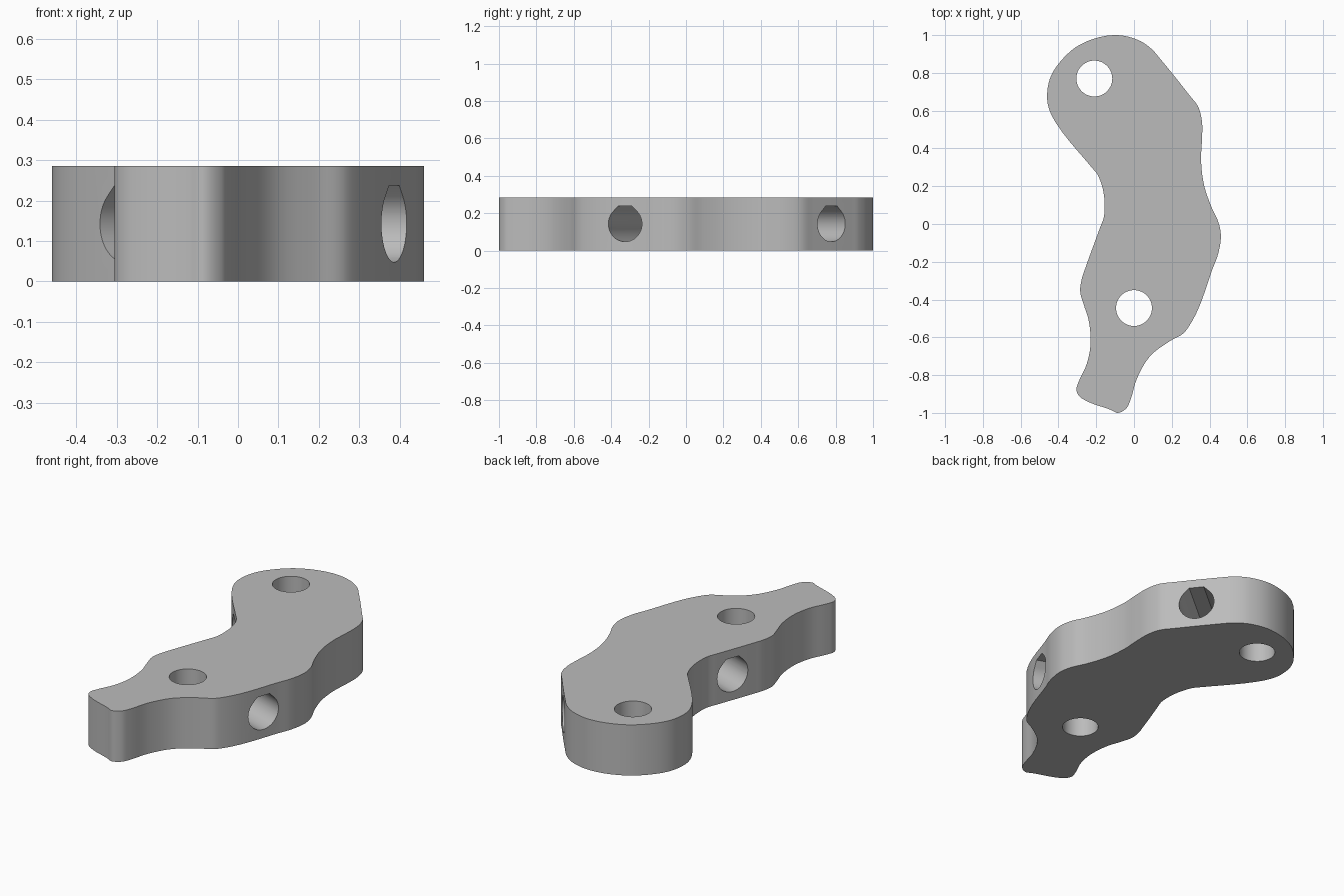
import bpy
import bmesh
import math
from mathutils import Vector
from mathutils.geometry import interpolate_bezier

HEIGHT = 0.285
BORE = 0.095

cube = bpy.data.objects.get("Cube")
if cube:
    bpy.data.objects.remove(cube, do_unlink=True)

grey = bpy.data.materials.new("light_grey")
grey.use_nodes = True
grey.diffuse_color = (0.5, 0.5, 0.5, 1)
grey.node_tree.nodes["Principled BSDF"].inputs["Base Color"].default_value = grey.diffuse_color


def prism(name, outline, depth):
    """Extrude a closed outline along +z into a solid object."""
    bm = bmesh.new()
    face = bm.faces.new([bm.verts.new((p[0], p[1], 0)) for p in outline])
    top = bmesh.ops.extrude_face_region(bm, geom=[face])["geom"]
    bmesh.ops.translate(bm, vec=(0, 0, depth),
                        verts=[v for v in top if isinstance(v, bmesh.types.BMVert)])
    bmesh.ops.recalc_face_normals(bm, faces=bm.faces)
    mesh = bpy.data.meshes.new(name)
    bm.to_mesh(mesh)
    bm.free()
    mesh.materials.append(grey)
    obj = bpy.data.objects.new(name, mesh)
    bpy.context.collection.objects.link(obj)
    return obj


def smooth_loop(points, steps=5):
    """Closed smooth curve through the points."""
    pts = [Vector(p) for p in points]
    n = len(pts)
    tangents = [((pts[i] - pts[i - 1]).normalized()
                 + (pts[(i + 1) % n] - pts[i]).normalized()).normalized() for i in range(n)]
    loop = []
    for i in range(n):
        j = (i + 1) % n
        reach = (pts[j] - pts[i]).length / 3
        loop += interpolate_bezier(pts[i], pts[i] + tangents[i] * reach,
                                   pts[j] - tangents[j] * reach, pts[j], steps + 1)[:-1]
    return loop


def arc(start, end, count):
    """Points on a bore-sized arc, angles in degrees."""
    angles = [math.radians(start + (end - start) * i / count) for i in range(count + 1)]
    return [(BORE * math.cos(a), BORE * math.sin(a)) for a in angles]


# Plate outline, clockwise from the left of the wide end
outline = [
    # wide rounded end
    (-.41, .53), (-.45, .61), (-.46, .67), (-.445, .77), (-.39, .86), (-.285, .95),
    (-.11, 1), (.02, .975), (.095, .925), (.13, .885),
    # right flank
    (.295, .68), (.34, .62), (.36, .54), (.36, .45), (.355, .34), (.37, .21),
    (.41, .09), (.445, .015), (.46, -.06), (.445, -.16), (.415, -.24),
    (.34, -.45), (.295, -.535), (.26, -.58), (.19, -.62), (.085, -.7), (.015, -.82),
    # narrow tip
    (-.02, -.935), (-.04, -.975), (-.085, -1), (-.12, -.985),
    (-.265, -.93), (-.295, -.905), (-.305, -.875), (-.295, -.84),
    # left flank
    (-.25, -.74), (-.23, -.635), (-.24, -.51), (-.265, -.43), (-.285, -.355),
    (-.275, -.285), (-.26, -.24), (-.18, -.02), (-.16, .035), (-.155, .095),
    (-.165, .185), (-.195, .265), (-.22, .295),
]
plate = prism("curved_plate", smooth_loop(outline), HEIGHT)
cutters = []

# Vertical round holes
for x, y in [(-.21, .77), (0, -.445)]:
    hole = prism("vertical_hole_cutter", arc(0, 360, 48)[:-1], HEIGHT * 2)
    hole.location = (x, y, -HEIGHT / 2)
    cutters.append(hole)

# Sideways holes: round below, with 45 degree shoulders and a flat roof
flat = BORE * math.tan(math.radians(22.5))
teardrop = arc(135, 405, 36) + [(flat, BORE), (-flat, BORE)]
for x, y, direction in [(.384, -.325, (.94, -.34)), (.217, .777, (.77, .64))]:
    hole = prism("side_hole_cutter", teardrop, 1.1)
    angle = math.atan2(direction[1], direction[0])
    hole.rotation_euler = (math.pi / 2, 0, angle - math.pi / 2)
    # the cutter runs inwards from just outside the flank
    hole.location = (x + direction[0] * .15, y + direction[1] * .15, HEIGHT / 2)
    inward = Vector((-direction[0], -direction[1], 0)).normalized()
    hole.rotation_euler = (math.pi / 2, 0, math.atan2(inward.x, -inward.y))
    cutters.append(hole)

# Cut all the holes, then drop the cutters
for hole in cutters:
    cut = plate.modifiers.new("hole", 'BOOLEAN')
    cut.operation = 'DIFFERENCE'
    cut.solver = 'EXACT'
    cut.object = hole
    hole.hide_render = True
bpy.ops.object.select_all(action='DESELECT')
plate.select_set(True)
bpy.context.view_layer.objects.active = plate
for cut in list(plate.modifiers):
    bpy.ops.object.modifier_apply(modifier=cut.name)
for hole in cutters:
    bpy.data.objects.remove(hole, do_unlink=True)
bpy.ops.object.shade_smooth_by_angle(angle=math.radians(30))
